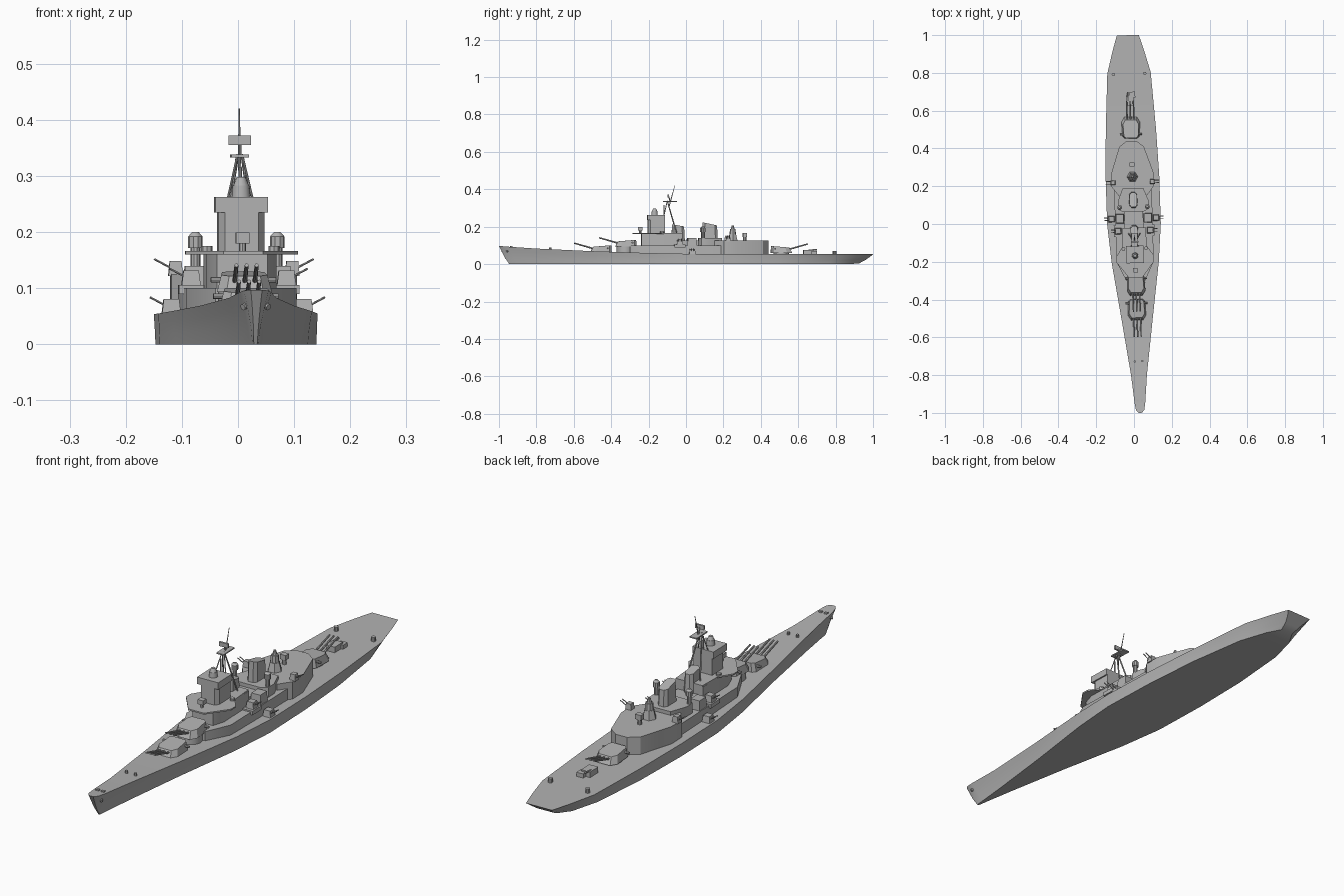
import bpy, bmesh, math
from mathutils import Vector, Matrix

if "Cube" in bpy.data.objects:
    bpy.data.objects.remove(bpy.data.objects["Cube"])

grey = bpy.data.materials.new("naval_grey")
grey.use_nodes = True
grey.diffuse_color = (0.45, 0.45, 0.45, 1)
grey.node_tree.nodes["Principled BSDF"].inputs["Base Color"].default_value = (0.45, 0.45, 0.45, 1)

YAW = Matrix.Rotation(0.033, 4, 'Z')   # the ship lies slightly turned
parts = []


def loft(name, rings):
    """Skin closed rings of points and cap both ends."""
    bm = bmesh.new()
    vs = [[bm.verts.new(p) for p in ring] for ring in rings]
    n = len(vs[0])
    for a, b in zip(vs, vs[1:]):
        for i in range(n):
            j = (i + 1) % n
            bm.faces.new((a[i], a[j], b[j], b[i]))
    bm.faces.new(vs[0][::-1])
    bm.faces.new(vs[-1])
    bmesh.ops.recalc_face_normals(bm, faces=bm.faces)
    bm.transform(YAW)
    mesh = bpy.data.meshes.new(name)
    bm.to_mesh(mesh)
    bm.free()
    mesh.materials.append(grey)
    ob = bpy.data.objects.new(name, mesh)
    bpy.context.collection.objects.link(ob)
    parts.append(ob)
    return ob


def prism(name, half, z0, z1, taper=1.0, slope=0.0, shift=0.0):
    """Extrude a half outline (x, y) mirrored across the centreline."""
    pts = half + [(-x, y) for x, y in reversed(half)]
    cy = sum(y for x, y in pts) / len(pts)
    top = [(x * taper, cy + (y - cy) * taper + shift, z1 + slope * (y - cy)) for x, y in pts]
    return loft(name, [[(x, y, z0) for x, y in pts], top])


def box(name, x, y, z, sx, sy, sz, taper=1.0):
    """Box standing on z, narrowed at the top by taper."""
    rings = []
    for h, t in ((0, 1), (sz, taper)):
        rings.append([(x + i * sx * t / 2, y + j * sy * t / 2, z + h)
                      for i, j in ((-1, -1), (1, -1), (1, 1), (-1, 1))])
    return loft(name, rings)


def tube(name, p, q, r, r2=None, n=8):
    """Round bar from p to q."""
    p, q = Vector(p), Vector(q)
    rot = (q - p).to_track_quat('Z', 'Y')
    circle = [Vector((math.cos(2 * math.pi * i / n), math.sin(2 * math.pi * i / n), 0)) for i in range(n)]
    return loft(name, [[c + rot @ (v * s) for v in circle]
                       for c, s in ((p, r), (q, r if r2 is None else r2))])


def oval(w, y0, y1):
    """Half outline of a rounded oblong."""
    return [(w * 0.5, y0), (w, y0 + w * 0.6), (w, y1 - w * 0.6), (w * 0.5, y1)]


# Hull stations: deck y, deck half width, deck z, keel y, keel half width, keel z
stations = [(-1, .010, .097, -.945, .003, 0), (-.985, .022, .096, -.935, .005, 0),
            (-.95, .028, .093, -.90, .009, 0), (-.8, .042, .083, -.78, .025, 0),
            (-.5, .083, .069, -.5, .067, 0), (-.2, .125, .059, -.2, .118, 0),
            (0, .142, .055, 0, .140, 0), (.25, .142, .054, .25, .139, 0),
            (.5, .133, .053, .5, .127, 0), (.8, .115, .053, .75, .098, 0),
            (.92, .083, .053, .87, .062, 0), (1, .058, .053, .925, .028, .004)]
rings = []
for yd, wd, zd, yk, wk, zk in stations:
    half = [(wk + (wd - wk) * t ** 1.4, yk + (yd - yk) * t ** 0.8, zk + (zd - zk) * t)
            for t in (0, .35, .7, 1)]
    rings.append(half + [(-x, y, z) for x, y, z in reversed(half)])
loft("hull", rings)


# Main gun turrets
def main_turret(name, y, z, d):
    base = [(.033, y + d * .057), (.049, y + d * .03), (.045, y - d * .045), (.032, y - d * .057)]
    prism(name + "_house", base, z, z + .033, .84, -d * .07, -d * .006)
    tube(name + "_rangefinder", (-.058, y - d * .035, z + .022), (.058, y - d * .035, z + .022), .005)
    for x in (-.018, 0, .018):
        tube(name + "_barrel", (x, y + d * .03, z + .016), (x, y + d * .142, z + .048), .0045, .0035)


tube("forward_barbette", (0, -.455, .05), (0, -.455, .066), .042, n=16)
tube("raised_barbette", (0, -.325, .05), (0, -.325, .094), .046, n=16)
tube("aft_barbette", (0, .51, .05), (0, .51, .062), .042, n=16)
main_turret("forward_turret", -.455, .064, -1)
main_turret("raised_turret", -.322, .093, -1)
main_turret("aft_turret", .51, .06, 1)

# Deckhouses
prism("main_deckhouse", [(.05, -.30), (.098, -.2), (.1, .2), (.06, .24)], .05, .1)
prism("aft_deckhouse", [(.075, .15), (.112, .2), (.112, .27), (.065, .41), (.025, .44)], .05, .125)
prism("forward_block", [(.045, -.24), (.062, -.19), (.062, -.02)], .1, .16)
prism("bridge_platform", [(.035, -.285), (.1, -.2), (.1, -.17), (.065, -.12), (.06, -.02)], .16, .166)
prism("middle_block", [(.05, -.02), (.05, .07)], .1, .125)
prism("funnel_base", [(.055, .065), (.082, .08), (.082, .12), (.055, .19)], .1, .14)

# Bridge tower and its directors
prism("bridge_tower", [(.03, -.205), (.041, -.19), (.041, -.115)], .16, .24)
prism("bridge_top", [(.047, -.207), (.047, -.115)], .235, .263)
tube("tower_director_stem", (0, -.168, .26), (0, -.168, .283), .017, .015, 12)
tube("tower_director", (0, -.168, .28), (0, -.168, .298), .015, .008, 12)
tube("bridge_director_stem", (0, -.245, .165), (0, -.245, .185), .006)
box("bridge_director", 0, -.245, .18, .024, .022, .019)

# Tripod mast with radar
tube("mast_front_leg", (0, -.118, .16), (0, -.118, .315), .003)
tube("mast_pole", (0, -.09, .31), (0, -.06, .42), .003, .0012)
box("mast_platform", 0, -.085, .333, .032, .075, .005)
tube("radar_arm", (0, -.085, .335), (0, -.092, .362), .003)
box("radar_screen", 0, -.095, .355, .04, .008, .017)
for s in (-1, 1):
    tube("mast_side_leg", (s * .03, -.05, .165), (s * .004, -.1, .338), .003)
    tube("mast_stay", (s * .022, -.118, .26), (s * .004, -.1, .338), .002)

# Funnels
prism("forward_funnel", oval(.022, -.08, -.005), .1, .207, .85, -.15)
prism("aft_funnel", oval(.022, .085, .17), .125, .215, .9, -.2)

# Aft directors
tube("aft_director_base", (0, .25, .12), (0, .25, .16), .03, .02, 6)
tube("aft_director", (0, .25, .16), (0, .25, .188), .017, .015, 8)
tube("aft_director_cap", (0, .25, .188), (0, .25, .207), .01, .005, 8)
tube("stern_director_stem", (0, .315, .12), (0, .315, .15), .009)
box("stern_director", 0, .315, .146, .026, .022, .02)


# Secondary gun mounts, mirrored on both sides
def mount(s, x, y, z, size=.034):
    box("secondary_mount", s * x, y, z, size, size, .027, .8)
    for k in (-.007, .007):
        tube("secondary_barrel", (s * (x + .008), y + k, z + .014), (s * (x + .038), y + k, z + .03), .002, n=6)


for s in (-1, 1):
    mount(s, .118, .03, .054)
    mount(s, .085, -.035, .105)
    mount(s, .104, .222, .122, .026)
    box("side_sponson", s * .085, -.035, .09, .045, .06, .016)
    box("upper_gun_house", s * .074, .03, .1, .044, .05, .04, .9)
    tube("side_director_stem", (s * .073, .09, .1), (s * .073, .09, .178), .009, n=10)
    tube("side_director", (s * .073, .09, .172), (s * .073, .09, .192), .013, n=10)
    tube("side_director_dome", (s * .073, .09, .192), (s * .073, .09, .2), .013, .006, 10)
    tube("small_gun_tub", (s * .06, -.13, .16), (s * .06, -.13, .175), .01)
    # Deck fittings
    tube("stern_tub", (s * .083, .795, .05), (s * .083, .795, .07), .009, n=10)
    tube("capstan", (s * .02, -.727, .07), (s * .02, -.727, .09), .006, n=8)
    box("bow_chock", s * .012, -.935, .09, .012, .01, .007)
    tube("anchor_pipe", (s * .015, -.955, .07), (s * .023, -.962, .066), .006)

# Stern crane house
box("crane_house", .0, .655, .05, .04, .055, .026)
box("crane_cab", .014, .685, .05, .03, .03, .02)
tube("crane_arm", (-.01, .63, .07), (-.01, .70, .078), .004)

# Shading keeps edges sharp
bpy.ops.object.select_all(action='DESELECT')
for ob in parts:
    ob.select_set(True)
bpy.context.view_layer.objects.active = parts[0]
bpy.ops.object.shade_smooth_by_angle(angle=math.radians(30))
